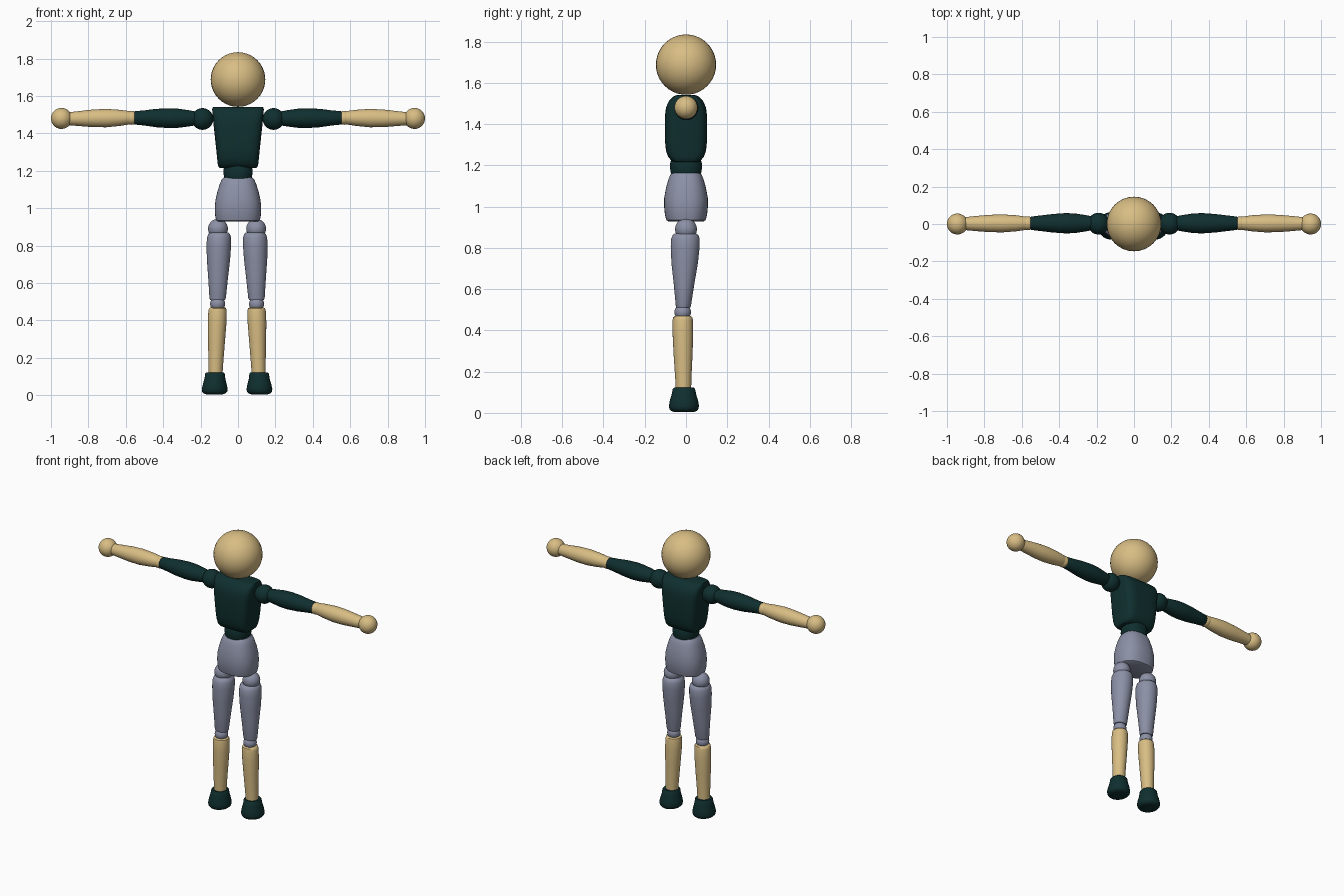
import bpy, bmesh, math
from mathutils import Vector


def material(name, rgb):
    m = bpy.data.materials.new(name)
    m.diffuse_color = (*rgb, 1)
    return m


TAN = material("warm tan", (0.69, 0.51, 0.23))
GREY = material("blue grey", (0.26, 0.28, 0.38))
DARK = material("dark teal", (0.005, 0.028, 0.028))


def finish(name, bm, mat, angle=40):
    bmesh.ops.recalc_face_normals(bm, faces=bm.faces)
    me = bpy.data.meshes.new(name)
    bm.to_mesh(me)
    bm.free()
    me.materials.append(mat)
    ob = bpy.data.objects.new(name, me)
    bpy.context.collection.objects.link(ob)
    bpy.ops.object.select_all(action='DESELECT')
    ob.select_set(True)
    bpy.context.view_layer.objects.active = ob
    bpy.ops.object.shade_smooth_by_angle(angle=math.radians(angle))
    return ob


def ball(name, centre, r, mat):
    bm = bmesh.new()
    bmesh.ops.create_uvsphere(bm, u_segments=32, v_segments=20, radius=r)
    bmesh.ops.translate(bm, verts=bm.verts, vec=Vector(centre))
    return finish(name, bm, mat)


def loft(name, rings, mat, power=2.0, along_x=False, n=40):
    """rings: (centre, half width a, half width b); sections are superellipses."""
    bm = bmesh.new()
    loops = []
    for c, a, b in rings:
        loop = []
        for i in range(n):
            t = 2 * math.pi * i / n
            u = a * math.copysign(abs(math.cos(t)) ** (2 / power), math.cos(t))
            v = b * math.copysign(abs(math.sin(t)) ** (2 / power), math.sin(t))
            off = Vector((0, u, v)) if along_x else Vector((u, v, 0))
            loop.append(bm.verts.new(Vector(c) + off))
        loops.append(loop)
    for p, q in zip(loops, loops[1:]):
        for i in range(n):
            bm.faces.new((p[i], p[(i + 1) % n], q[(i + 1) % n], q[i]))
    bm.faces.new(loops[0])
    bm.faces.new(loops[-1])
    return finish(name, bm, mat)


def limb(name, start, end, profile, mat, along_x=False):
    """profile: (fraction, half width a, half width b) along a straight line."""
    s, e = Vector(start), Vector(end)
    return loft(name, [(s.lerp(e, f), a, b) for f, a, b in profile], mat, along_x=along_x)


# head and trunk
ball("head", (0, 0, 1.688), 0.146, TAN)
loft("torso", [((0, 0, z), a, b) for z, a, b in (
    (1.215, 0.098, 0.055), (1.222, 0.105, 0.070), (1.24, 0.109, 0.086), (1.27, 0.112, 0.097),
    (1.32, 0.117, 0.102), (1.44, 0.130, 0.102), (1.48, 0.134, 0.097), (1.51, 0.137, 0.084),
    (1.53, 0.138, 0.066), (1.538, 0.136, 0.052), (1.541, 0.131, 0.040))], DARK, power=4.5)
loft("waist", [((0, 0, z), r, r) for z, r in (
    (1.14, 0.068), (1.165, 0.074), (1.19, 0.078), (1.215, 0.076), (1.24, 0.068))], DARK, power=2.3)
loft("pelvis", [((0, 0, z), a, b) for z, a, b in (
    (0.928, 0.108, 0.085), (0.934, 0.117, 0.095), (0.96, 0.122, 0.102), (1.00, 0.124, 0.106),
    (1.04, 0.121, 0.106), (1.09, 0.110, 0.097), (1.13, 0.097, 0.086),
    (1.155, 0.086, 0.076), (1.163, 0.078, 0.068))], GREY, power=2.4)

for side, s, dx in (("left", -1, -0.005), ("right", 1, -0.005)):
    # arm
    ball(side + "_shoulder", (s * 0.190, 0.002, 1.477), 0.058, DARK)
    limb(side + "_upper_arm", (s * 0.22, 0.004, 1.480), (s * 0.555, 0.004, 1.483), (
        (0, 0.036, 0.036), (0.12, 0.044, 0.043), (0.3, 0.053, 0.051), (0.45, 0.054, 0.053),
        (0.65, 0.049, 0.049), (0.85, 0.041, 0.040), (0.98, 0.036, 0.036), (1, 0.033, 0.033)),
        DARK, True)
    ball(side + "_elbow", (s * 0.568, 0.004, 1.483), 0.037, TAN)
    limb(side + "_forearm", (s * 0.56, 0.004, 1.484), (s * 0.92, 0.002, 1.478), (
        (0, 0.030, 0.030), (0.06, 0.036, 0.036), (0.2, 0.043, 0.043), (0.4, 0.048, 0.049),
        (0.6, 0.046, 0.047), (0.8, 0.040, 0.040), (1, 0.033, 0.033)), TAN, True)
    ball(side + "_hand", (s * 0.944, 0, 1.480), 0.056, TAN)

    # leg
    ball(side + "_hip", (s * 0.102 + dx, 0, 0.890), 0.053, GREY)
    limb(side + "_thigh", (s * 0.096 + dx, -0.002, 0.869), (s * 0.104 + dx, -0.013, 0.510), (
        (0, 0.050, 0.052), (0.02, 0.058, 0.062), (0.07, 0.064, 0.069), (0.18, 0.066, 0.070),
        (0.4, 0.062, 0.064), (0.7, 0.052, 0.049), (0.97, 0.044, 0.037), (1, 0.040, 0.034)), GREY)
    ball(side + "_knee", (s * 0.104 + dx, -0.016, 0.488), 0.040, GREY)
    limb(side + "_shin", (s * 0.104 + dx, -0.016, 0.470), (s * 0.117 + dx, -0.012, 0.06), (
        (0, 0.038, 0.038), (0.015, 0.046, 0.046), (0.05, 0.049, 0.049), (0.2, 0.050, 0.050),
        (0.45, 0.045, 0.046), (0.75, 0.039, 0.039), (1, 0.036, 0.036)), TAN)
    limb(side + "_foot", (s * 0.120 + dx, -0.010, 0.005), (s * 0.118 + dx, -0.010, 0.122), (
        (0, 0.045, 0.050), (0.04, 0.058, 0.063), (0.12, 0.067, 0.070), (0.24, 0.069, 0.073),
        (0.45, 0.064, 0.069), (0.7, 0.056, 0.060), (0.95, 0.052, 0.054), (1, 0.047, 0.049)), DARK)
